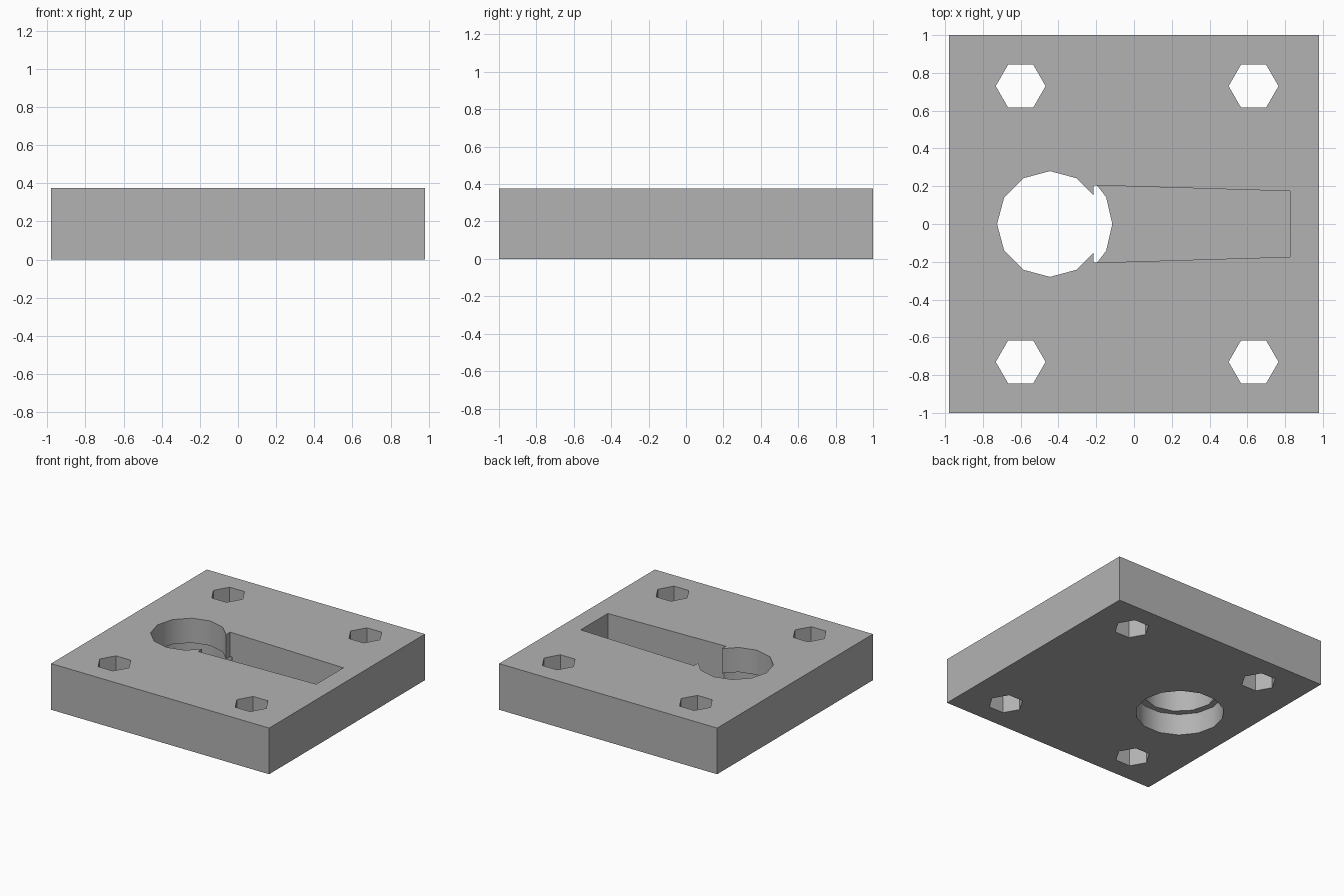
import bpy, bmesh, math

if "Cube" in bpy.data.objects:
    bpy.data.objects.remove(bpy.data.objects["Cube"])

TOP = 0.375       # plate thickness
LEDGE = 0.175     # top of the wide bottom recess
SLOT_FLOOR = 0.08


def prism(name, points, z0, z1):
    """Closed prism from a counter-clockwise outline."""
    bm = bmesh.new()
    base = bm.faces.new([bm.verts.new((x, y, z0)) for x, y in points])
    ext = bmesh.ops.extrude_face_region(bm, geom=[base])
    for v in ext["geom"]:
        if isinstance(v, bmesh.types.BMVert):
            v.co.z = z1
    bmesh.ops.recalc_face_normals(bm, faces=bm.faces)
    mesh = bpy.data.meshes.new(name)
    bm.to_mesh(mesh)
    bm.free()
    obj = bpy.data.objects.new(name, mesh)
    bpy.context.collection.objects.link(obj)
    return obj


def ring(cx, cy, r, n):
    return [(cx + r * math.cos(2 * math.pi * i / n),
             cy + r * math.sin(2 * math.pi * i / n)) for i in range(n)]


# Plate
plate = prism("plate", [(-0.98, -1), (0.98, -1), (0.98, 1), (-0.98, 1)], 0, TOP)
grey = bpy.data.materials.new("grey")
grey.diffuse_color = (0.45, 0.45, 0.45, 1)
grey.use_nodes = True
grey.node_tree.nodes["Principled BSDF"].inputs["Base Color"].default_value = grey.diffuse_color
plate.data.materials.append(grey)

# Cutters: entry hole, wider bottom recess, tapered slot, four hexagonal holes
cutters = [
    prism("entry_hole_cutter", ring(-0.445, 0, 0.28, 12), LEDGE - 0.05, TOP + 0.1),
    prism("bottom_recess_cutter", ring(-0.445, 0, 0.33, 14), -0.1, LEDGE),
    prism("slot_cutter", [(-0.215, -0.205), (0.825, -0.174),
                          (0.825, 0.174), (-0.215, 0.205)], SLOT_FLOOR, TOP + 0.1),
]
for x in (-0.6, 0.633):
    for y in (-0.73, 0.73):
        cutters.append(prism("bolt_hole_cutter", ring(x, y, 0.132, 6), -0.1, TOP + 0.1))

bpy.context.view_layer.objects.active = plate
plate.select_set(True)
for c in cutters:
    mod = plate.modifiers.new("cut", "BOOLEAN")
    mod.operation = "DIFFERENCE"
    mod.solver = "EXACT"
    mod.object = c
    bpy.ops.object.modifier_apply(modifier=mod.name)
    bpy.data.objects.remove(c)

# Round walls smooth, corners crisp
bpy.ops.object.shade_smooth_by_angle(angle=math.radians(31))
